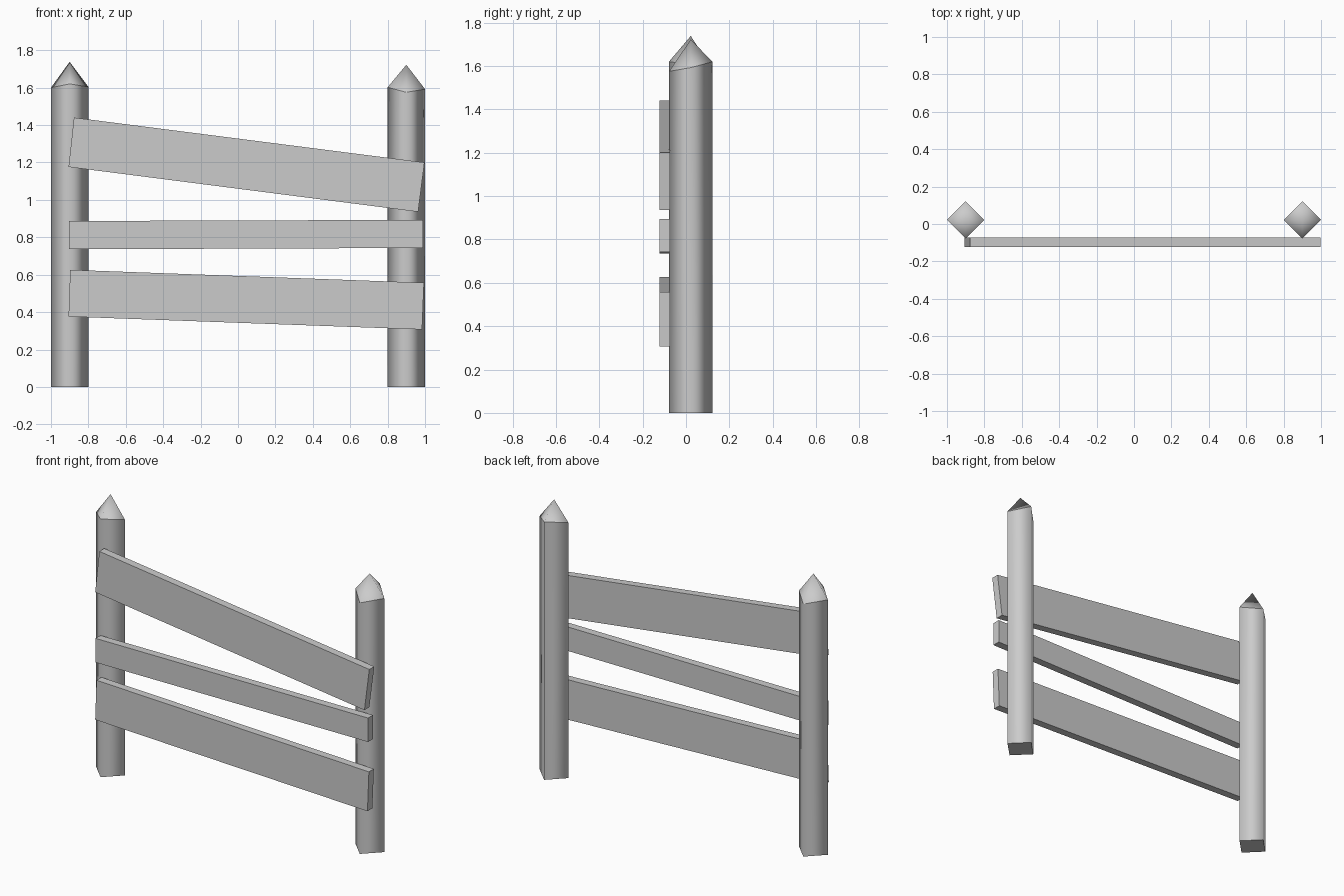
import bpy
import bmesh
from mathutils import Vector

cube = bpy.data.objects.get("Cube")
if cube:
    bpy.data.objects.remove(cube, do_unlink=True)

GREY = (0.6, 0.6, 0.6, 1)
wood = bpy.data.materials.new("grey_wood")
wood.use_nodes = True
wood.diffuse_color = GREY
wood.node_tree.nodes["Principled BSDF"].inputs["Base Color"].default_value = GREY


def finish(name, bm):
    """Turn a bmesh into a named object with the wood material."""
    bmesh.ops.recalc_face_normals(bm, faces=bm.faces)
    mesh = bpy.data.meshes.new(name)
    bm.to_mesh(mesh)
    bm.free()
    mesh.materials.append(wood)
    obj = bpy.data.objects.new(name, mesh)
    bpy.context.collection.objects.link(obj)
    return obj


def make_post(name, x, shoulder, slope_x, slope_y, tip):
    """Diamond-section post, its slanted shoulder topped by a pyramid."""
    y, r = 0.022, 0.1
    corners = [(r, 0), (0, r), (-r, 0), (0, -r)]
    bm = bmesh.new()
    base = [bm.verts.new((x + dx, y + dy, 0)) for dx, dy in corners]
    top = [bm.verts.new((x + dx, y + dy, shoulder + slope_x * dx + slope_y * dy))
           for dx, dy in corners]
    apex = bm.verts.new((x, y, tip))
    bottom = bm.faces.new(base)
    for i in range(4):
        j = (i + 1) % 4
        bm.faces.new((base[i], base[j], top[j], top[i]))
        bm.faces.new((top[i], top[j], apex))
    # Rounded shading around the post, crisp at the foot and the shoulder
    for f in bm.faces:
        f.smooth = f is not bottom
    for ring in (base, top):
        for i in range(4):
            bm.edges.get((ring[i], ring[(i + 1) % 4])).smooth = False
    return finish(name, bm)


def make_rail(name, outline):
    """Flat board: a front outline in x and z, given thickness in y."""
    bm = bmesh.new()
    face = bm.faces.new([bm.verts.new((x, -0.122, z)) for x, z in outline])
    extruded = bmesh.ops.extrude_face_region(bm, geom=[face])["geom"]
    bmesh.ops.translate(bm, vec=Vector((0, 0.049, 0)),
                        verts=[g for g in extruded if isinstance(g, bmesh.types.BMVert)])
    return finish(name, bm)


# Posts
make_post("right_post", -0.9, 1.602, 0.02, -0.18, 1.738)
make_post("left_post", 0.9, 1.597, -0.05, 0.22, 1.722)

# Crooked rails
make_rail("top_rail", [(-0.906, 1.176), (0.963, 0.936), (0.997, 1.2), (-0.877, 1.44)])
make_rail("middle_rail", [(-0.904, 0.736), (0.988, 0.743), (0.988, 0.893), (-0.904, 0.887)])
make_rail("bottom_rail", [(-0.906, 0.376), (0.984, 0.307), (0.994, 0.557), (-0.897, 0.626)])
